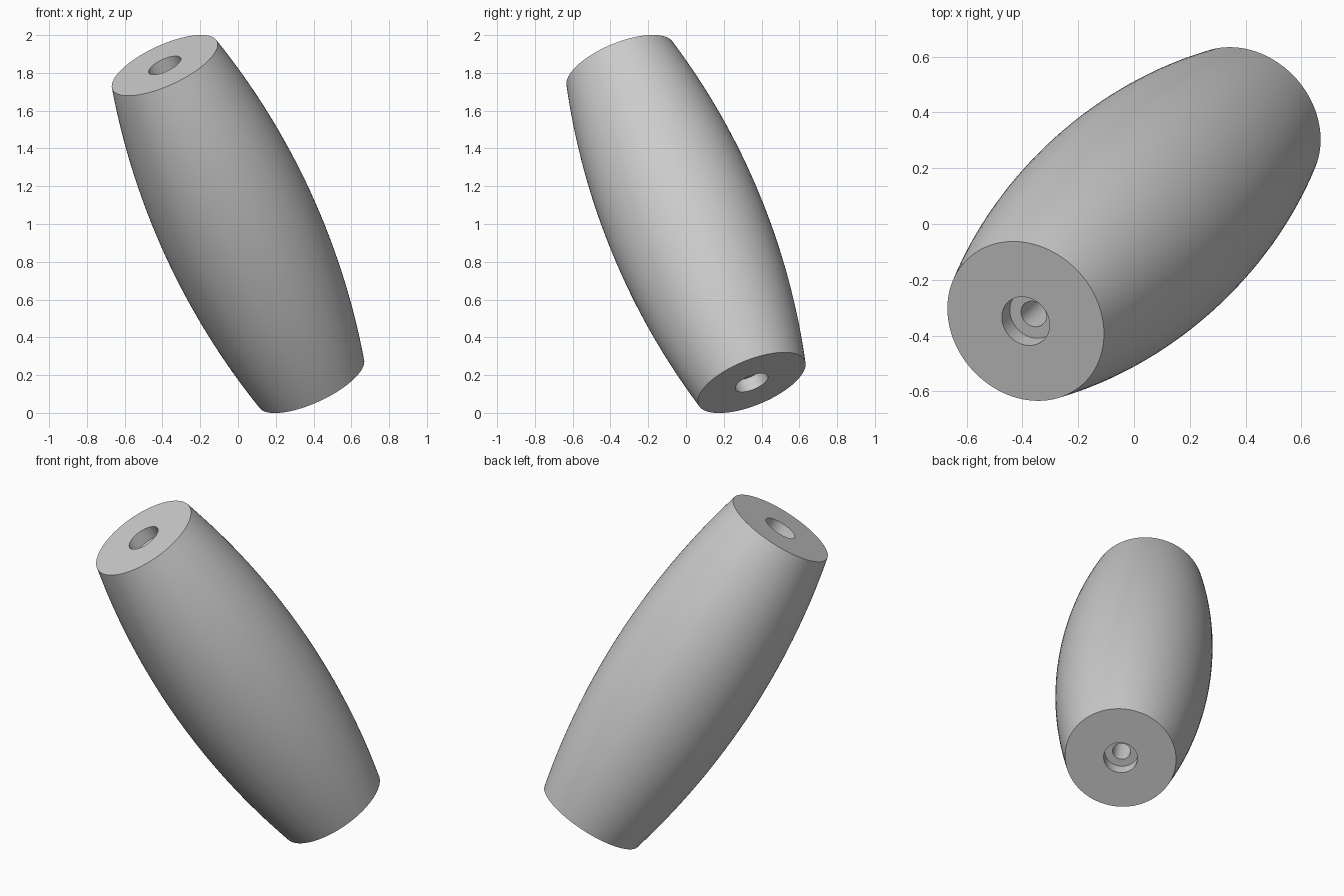
import bpy, bmesh, math
from mathutils import Vector

cube = bpy.data.objects.get("Cube")
if cube:
    bpy.data.objects.remove(cube, do_unlink=True)

# Main dimensions
axis = Vector((-0.388, -0.348, 0.84))   # centre to the upper end
half = axis.length
end_radius, mid_radius = 0.305, 0.42
bore_radius, recess_radius, recess_depth = 0.049, 0.093, 0.073
arc_steps, segments = 32, 96

# Plain grey material
grey = bpy.data.materials.new("plain grey")
grey.use_nodes = True
colour = (0.6, 0.6, 0.6, 1)
grey.diffuse_color = colour
grey.node_tree.nodes["Principled BSDF"].inputs["Base Color"].default_value = colour

# Outer barrel curve: a circular arc bulging between the two ends
sag = mid_radius - end_radius
arc_radius = (half ** 2 + sag ** 2) / (2 * sag)
sweep = math.asin(half / arc_radius)
profile = []
for i in range(arc_steps + 1):
    a = sweep * (2 * i / arc_steps - 1)
    profile.append((mid_radius - arc_radius * (1 - math.cos(a)), arc_radius * math.sin(a)))

# Stepped hole: recess at each end, narrow bore between
floor = half - recess_depth
profile += [(recess_radius, half), (recess_radius, floor), (bore_radius, floor),
            (bore_radius, -floor), (recess_radius, -floor), (recess_radius, -half)]

# Spin the closed profile around the axis
bm = bmesh.new()
verts = [bm.verts.new((r, 0, h)) for r, h in profile]
edges = [bm.edges.new((verts[i - 1], verts[i])) for i in range(len(verts))]
bmesh.ops.spin(bm, geom=verts + edges, cent=(0, 0, 0), axis=(0, 0, 1),
               angle=math.tau, steps=segments)
bmesh.ops.remove_doubles(bm, verts=bm.verts, dist=0.0001)
bmesh.ops.recalc_face_normals(bm, faces=bm.faces)
mesh = bpy.data.meshes.new("barrel_handle")
bm.to_mesh(mesh)
bm.free()
mesh.materials.append(grey)

# Place the handle at its tilt
handle = bpy.data.objects.new("barrel_handle", mesh)
bpy.context.collection.objects.link(handle)
handle.rotation_euler = axis.to_track_quat('Z', 'Y').to_euler()
handle.location = (0, 0, 1)

bpy.ops.object.select_all(action='DESELECT')
handle.select_set(True)
bpy.context.view_layer.objects.active = handle
bpy.ops.object.shade_smooth_by_angle(angle=math.radians(30))
